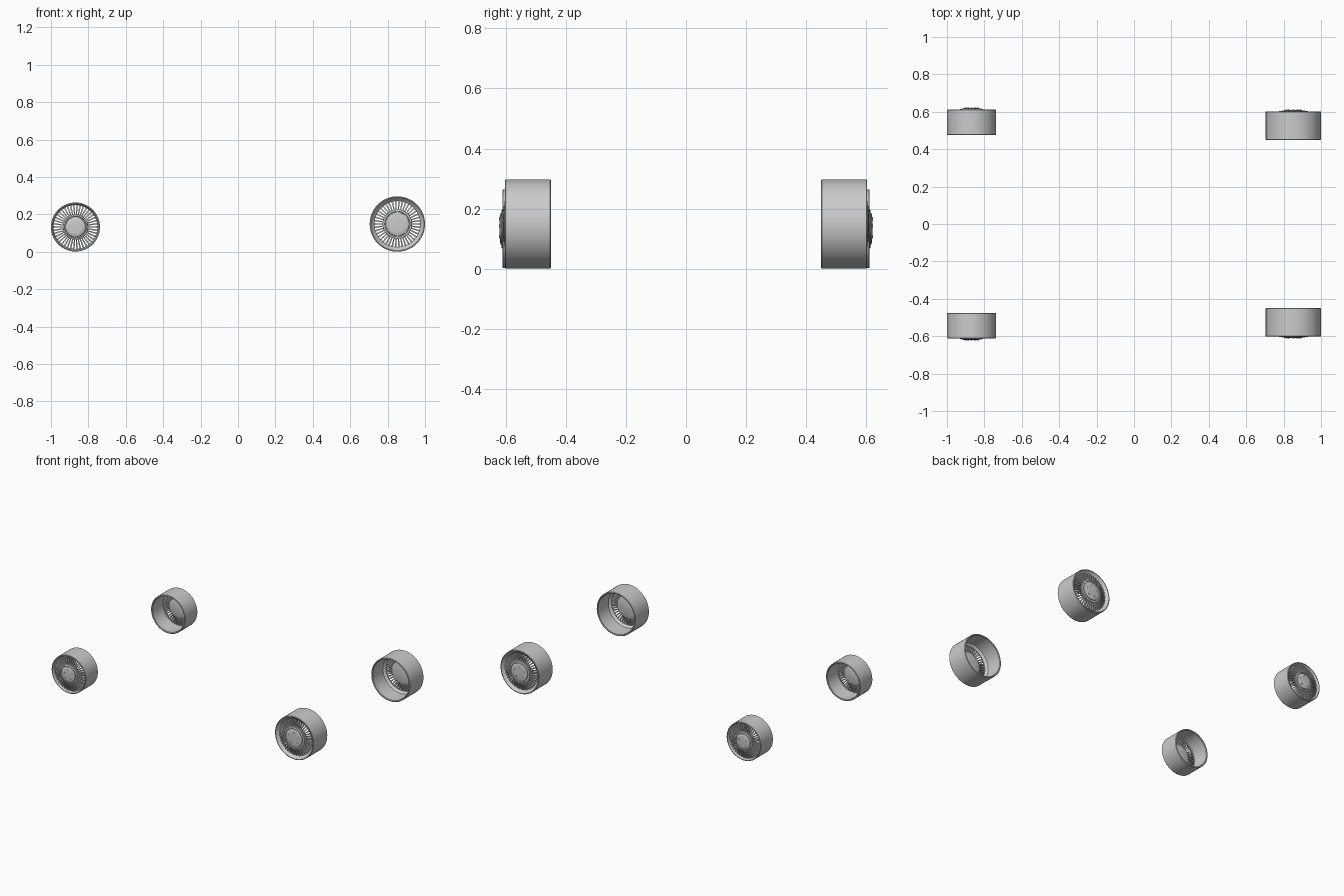
import bpy, bmesh
from math import cos, sin, pi
from mathutils import Matrix, Vector

if "Cube" in bpy.data.objects:
    bpy.data.objects.remove(bpy.data.objects["Cube"])

SEG = 64


def finish(name, bm, place):
    bmesh.ops.transform(bm, matrix=place, verts=bm.verts)
    bmesh.ops.recalc_face_normals(bm, faces=bm.faces)
    me = bpy.data.meshes.new(name)
    bm.to_mesh(me)
    bm.free()
    ob = bpy.data.objects.new(name, me)
    bpy.context.collection.objects.link(ob)
    bpy.context.view_layer.objects.active = ob
    ob.select_set(True)
    bpy.ops.object.shade_smooth_by_angle(angle=0.6)
    ob.select_set(False)


def lathe(bm, profile, closed=True):
    # profile holds (radius, y) pairs; local outer face looks to -y
    rings = []
    for r, y in profile:
        if r == 0:
            rings.append([bm.verts.new((0, y, 0))] * SEG)
        else:
            rings.append([bm.verts.new((r * cos(2 * pi * i / SEG), y, r * sin(2 * pi * i / SEG)))
                          for i in range(SEG)])
    n = len(rings)
    for k in range(n if closed else n - 1):
        a, b = rings[k], rings[(k + 1) % n]
        for i in range(SEG):
            j = (i + 1) % SEG
            vs = list(dict.fromkeys((a[i], a[j], b[j], b[i])))
            if len(vs) > 2:
                bm.faces.new(vs)


def fin(bm, angle, outline, w_in, w_out):
    # thin radial blade extruded across its tangent
    rot = Matrix.Rotation(angle, 4, 'Y')
    rmin, rmax = min(p[0] for p in outline), max(p[0] for p in outline)
    sides = []
    for s in (-1, 1):
        row = []
        for r, y in outline:
            w = w_in + (w_out - w_in) * (r - rmin) / (rmax - rmin)
            row.append(bm.verts.new(rot @ Vector((r, y, s * w / 2))))
        sides.append(row)
    a, b = sides
    n = len(outline)
    bm.faces.new(a)
    bm.faces.new(b[::-1])
    for i in range(n):
        j = (i + 1) % n
        bm.faces.new((a[i], a[j], b[j], b[i]))


def wheel(label, x, z, R, face, depth, lip, hub_r, bulge, count, side):
    place = Matrix.Translation((x, 0, z)) @ Matrix.Diagonal((1, -side, 1, 1)) \
        @ Matrix.Translation((0, -face, 0))

    # Hollow barrel with a dished front lip
    bm = bmesh.new()
    lathe(bm, [(R, 0.002), (R - 0.002, 0), (R - 0.006, 0), (R - 0.008, 0.004),
               (lip, 0.018), (lip, 0.026), (R - 0.012, 0.04), (R - 0.010, depth - 0.004),
               (R - 0.007, depth), (R - 0.002, depth), (R, depth - 0.002)])
    finish(label + "_rim_barrel", bm, place)

    # Radial fan spokes
    bm = bmesh.new()
    for i in range(count):
        fin(bm, 2 * pi * i / count,
            [(hub_r - 0.004, 0.001), (lip + 0.002, 0.014), (lip + 0.002, 0.026),
             (hub_r - 0.004, 0.022)], 0.0055, 0.0085)
    finish(label + "_spokes", bm, place)

    # Domed hub with a groove around the centre cap
    bm = bmesh.new()
    c = hub_r * 0.78
    lathe(bm, [(0, -bulge), (c * 0.6, -bulge), (c * 0.96, -bulge * 0.75), (c, -bulge * 0.55),
               (c + 0.001, 0.001), (c + 0.004, 0.001), (c + 0.006, -bulge * 0.4),
               (hub_r - 0.002, -bulge * 0.15), (hub_r, 0.004), (hub_r, 0.024),
               (hub_r * 0.7, 0.032), (0, 0.032)], closed=False)
    finish(label + "_hub", bm, place)

    # Lug nuts
    bm = bmesh.new()
    for i in range(5):
        a = pi / 2 + 2 * pi * i / 5
        m = Matrix.Translation((c * 0.62 * cos(a), -bulge, c * 0.62 * sin(a))) \
            @ Matrix.Rotation(pi / 2, 4, 'X')
        bmesh.ops.create_cone(bm, cap_ends=True, segments=6, radius1=0.006,
                              radius2=0.006, depth=0.004, matrix=m)
    finish(label + "_lug_nuts", bm, place)


for side, s in ((1, "right"), (-1, "left")):
    sgn = -side
    wheel("small_" + s, -0.869, 0.133, 0.131, 0.611, 0.135, 0.117, 0.068, 0.009, 42, sgn)
    wheel("large_" + s, 0.852, 0.149, 0.148, 0.602, 0.152, 0.122, 0.079, 0.007, 42, sgn)
